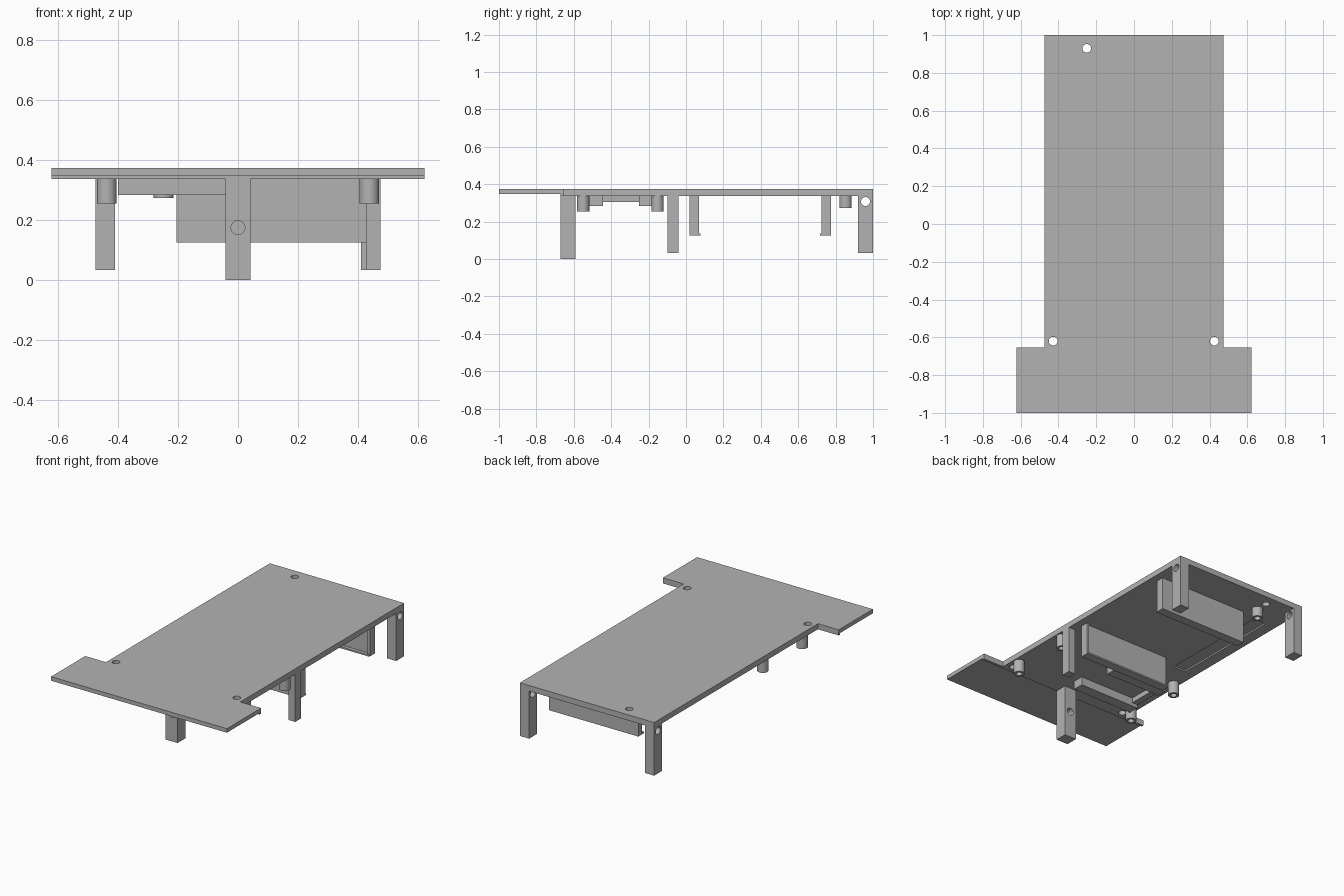
import bpy, bmesh, math
from mathutils import Matrix, Vector

old = bpy.data.objects.get("Cube")
if old:
    bpy.data.objects.remove(old, do_unlink=True)

grey = bpy.data.materials.new("plain grey")
grey.use_nodes = True
COLOUR = (0.45, 0.45, 0.45, 1)
grey.diffuse_color = COLOUR
grey.node_tree.nodes["Principled BSDF"].inputs["Base Color"].default_value = COLOUR

TOP, SLAB, UNDER = 0.373, 0.347, 0.337
HALF, HEAD, NECK = 0.475, 0.622, -0.655


def finish(name, bm):
    bmesh.ops.recalc_face_normals(bm, faces=bm.faces)
    me = bpy.data.meshes.new(name)
    bm.to_mesh(me)
    bm.free()
    me.materials.append(grey)
    ob = bpy.data.objects.new(name, me)
    bpy.context.scene.collection.objects.link(ob)
    return ob


def box(name, xs, ys, zs):
    bm = bmesh.new()
    bmesh.ops.create_cube(bm, size=1)
    for v in bm.verts:
        v.co = Vector([r[0] if c < 0 else r[1] for c, r in zip(v.co, (xs, ys, zs))])
    return finish(name, bm)


def rod(name, centre, radius, length, axis="Z"):
    bm = bmesh.new()
    bmesh.ops.create_cone(bm, cap_ends=True, segments=32, radius1=radius,
                          radius2=radius, depth=length)
    turn = {"X": Matrix.Rotation(math.pi / 2, 4, "Y"),
            "Y": Matrix.Rotation(math.pi / 2, 4, "X"), "Z": Matrix()}[axis]
    bm.transform(Matrix.Translation(centre) @ turn)
    return finish(name, bm)


def cut(ob, cutter):
    mod = ob.modifiers.new("cut", "BOOLEAN")
    mod.operation, mod.solver, mod.object = "DIFFERENCE", "EXACT", cutter
    bpy.context.view_layer.objects.active = ob
    bpy.ops.object.modifier_apply(modifier=mod.name)
    bpy.data.objects.remove(cutter, do_unlink=True)


def smooth(ob):
    bpy.ops.object.select_all(action="DESELECT")
    ob.select_set(True)
    bpy.context.view_layer.objects.active = ob
    bpy.ops.object.shade_smooth_by_angle(angle=math.radians(30))


# T-shaped deck
bm = bmesh.new()
side = [(HEAD, -1), (HEAD, NECK), (HALF, NECK), (HALF, 1)]
outline = side + [(-x, y) for x, y in reversed(side)]
face = bm.faces.new([bm.verts.new((x, y, SLAB)) for x, y in outline])
ext = bmesh.ops.extrude_face_region(bm, geom=[face])
bmesh.ops.translate(bm, vec=(0, 0, TOP - SLAB),
                    verts=[v for v in ext["geom"] if isinstance(v, bmesh.types.BMVert)])
deck = finish("deck", bm)

# Underside skin with a shallow pocket, and the lip behind the wide end
skin = box("deck_underside", (-HALF, HALF), (NECK, 1), (UNDER, SLAB))
cut(skin, box("pocket_cutter", (-0.40, -0.31), (0, 0.75), (0.3, 0.36)))
box("head_lip", (-HEAD, HEAD), (-0.67, NECK), (UNDER, SLAB))

# Screw holes through the deck
for x, y in ((-0.428, -0.62), (0.425, -0.62), (-0.25, 0.93)):
    for part in (deck, skin):
        cut(part, rod("hole_cutter", (x, y, 0.35), 0.023, 0.2))
for part in (deck, skin):
    smooth(part)

# Front leg with a hole along its depth
leg = box("front_leg", (-0.042, 0.042), (-0.67, -0.592), (0, SLAB))
cut(leg, rod("hole_cutter", (0, -0.63, 0.175), 0.023, 0.3, "Y"))
smooth(leg)

# Back legs with cross holes, and the single middle leg
for name, s in (("left", 1), ("right", -1)):
    leg = box("back_leg_" + name, sorted((s * 0.41, s * HALF)), (0.92, 1), (0.033, UNDER))
    cut(leg, rod("hole_cutter", (s * 0.44, 0.96, 0.307), 0.024, 0.2, "X"))
    smooth(leg)
box("middle_leg", (0.427, HALF), (-0.10, -0.04), (0.033, UNDER))

# Hollow standoffs
posts = [(s * 0.437, y, 0.255) for s in (-1, 1) for y in (-0.55, -0.152)]
for x, y, low in posts + [(-0.248, 0.853, 0.273)]:
    post = rod("standoff", (x, y, (low + UNDER) / 2), 0.033, UNDER - low)
    cut(post, rod("bore_cutter", (x, y, low), 0.019, 0.1))
    smooth(post)

# Facing holder walls, each with an end stop and a bottom lip
for name, outer, s in (("front", 0.02, 1), ("back", 0.775, -1)):
    def span(a, b):
        return sorted((outer + s * a, outer + s * b))
    box(name + "_holder_wall", (-0.205, 0.427), span(0, 0.036), (0.125, UNDER))
    box(name + "_holder_stop", (0.41, 0.427), span(0.036, 0.05), (0.125, UNDER))
    box(name + "_holder_lip", (-0.205, 0.427), span(0.036, 0.058), (0.125, 0.135))

# Connector frame under the deck
box("front_frame_rail", (-0.40, 0.035), (-0.515, -0.445), (0.283, UNDER))
box("back_frame_rail", (-0.40, 0), (-0.25, -0.185), (0.283, UNDER))
box("frame_side", (-0.40, -0.36), (-0.445, -0.25), (0.305, UNDER))
